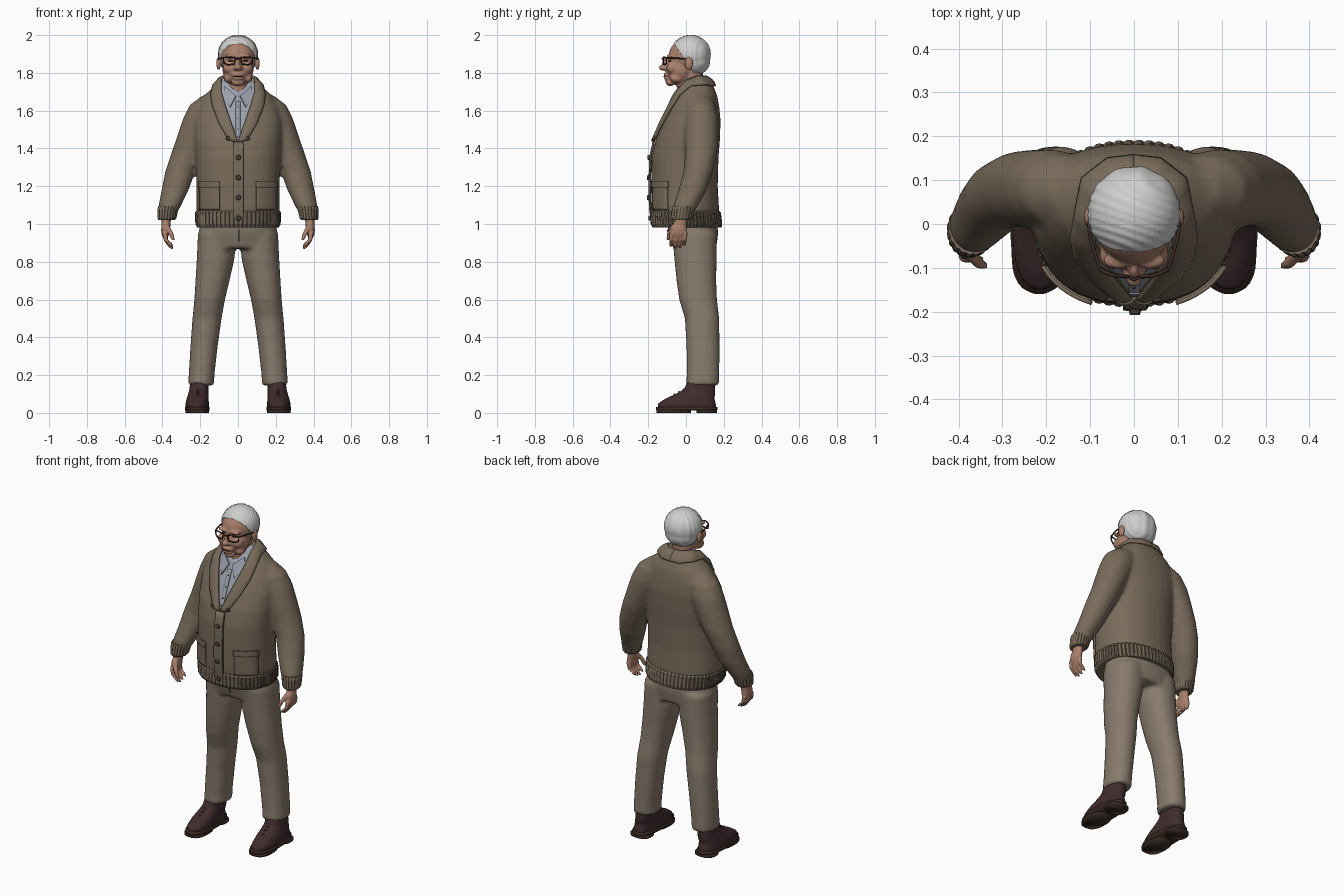
import bpy, bmesh, math
from mathutils import Vector, Matrix
from mathutils.bvhtree import BVHTree

if "Cube" in bpy.data.objects:
    bpy.data.objects.remove(bpy.data.objects["Cube"])


def material(name, *rgb):
    m = bpy.data.materials.new(name)
    m.use_nodes = True
    m.diffuse_color = (*rgb, 1)
    m.node_tree.nodes["Principled BSDF"].inputs["Base Color"].default_value = (*rgb, 1)
    return m


wool = material("brown_wool", .19, .148, .104)
rib = material("dark_rib", .075, .057, .04)
cloth = material("tan_trousers", .245, .198, .15)
blue = material("pale_blue_shirt", .33, .36, .42)
skin = material("skin", .40, .215, .15)
white = material("white_hair", .62, .62, .61)
leather = material("dark_leather", .05, .025, .027)
frame = material("dark_frame", .045, .025, .018)


def make(name, bm, *mats, smooth=True):
    for f in bm.faces:
        f.smooth = smooth
    me = bpy.data.meshes.new(name)
    bm.to_mesh(me)
    bm.free()
    for m in mats:
        me.materials.append(m)
    o = bpy.data.objects.new(name, me)
    bpy.context.collection.objects.link(o)
    return o


def loft(rings, n=32, power=2, ribbed=0):
    """Stacked superellipse rings: centre x, centre y, z, half width, half depth."""
    bm = bmesh.new()
    loops = []
    for cx, cy, z, rx, ry in rings:
        loop = []
        for i in range(n):
            a = math.tau * i / n
            c, s = math.cos(a), math.sin(a)
            k = (abs(c) ** power + abs(s) ** power) ** (-1 / power)
            k *= 1 - ribbed * (i % 3 == 0)
            loop.append(bm.verts.new((cx + rx * k * c, cy + ry * k * s, z)))
        loops.append(loop)
    for a, b in zip(loops, loops[1:]):
        for i in range(n):
            j = (i + 1) % n
            f = bm.faces.new((a[i], a[j], b[j], b[i]))
            f.material_index = int(ribbed > 0 and i % 3 == 0)
    bm.faces.new(loops[0])
    bm.faces.new(loops[-1])
    bmesh.ops.recalc_face_normals(bm, faces=bm.faces)
    return bm


def ball(c, r):
    bm = bmesh.new()
    bmesh.ops.create_icosphere(bm, subdivisions=4, radius=1,
                               matrix=Matrix.Translation(c) @ Matrix.Diagonal((*r, 1)))
    return bm


def fuse(name, parts, voxel, smoothing, *mats):
    """Merge overlapping pieces into one soft surface."""
    bm = bmesh.new()
    for p in parts:
        me = bpy.data.meshes.new("piece")
        p.to_mesh(me)
        p.free()
        bm.from_mesh(me)
        bpy.data.meshes.remove(me)
    o = make(name, bm)
    r = o.modifiers.new("remesh", "REMESH")
    r.mode, r.voxel_size = "VOXEL", voxel
    s = o.modifiers.new("soften", "SMOOTH")
    s.iterations = smoothing
    dg = bpy.context.evaluated_depsgraph_get()
    me = bpy.data.meshes.new_from_object(o.evaluated_get(dg))
    o.modifiers.clear()
    o.data = me
    me.materials.clear()
    for m in mats:
        me.materials.append(m)
    me.polygons.foreach_set("use_smooth", [True] * len(me.polygons))
    return o


def wire(name, pts, r, mat, cyclic=False):
    cu = bpy.data.curves.new(name, "CURVE")
    cu.dimensions, cu.bevel_depth, cu.bevel_resolution = "3D", r, 2
    sp = cu.splines.new("POLY")
    sp.points.add(len(pts) - 1)
    for p, co in zip(sp.points, pts):
        p.co = (*co, 1)
    sp.use_cyclic_u = cyclic
    cu.materials.append(mat)
    o = bpy.data.objects.new(name, cu)
    bpy.context.collection.objects.link(o)


def flip(rings, s):
    return [(s * r[0], *r[1:]) for r in rings]


def depth(rows):
    return [(0, (f + b) / 2, z, w, (b - f) / 2) for z, w, f, b in rows]


SIDES = ((1, "left"), (-1, "right"))

# Cardigan body and sleeves
torso = depth([(.99, .205, -.165, .175), (1.08, .222, -.183, .175), (1.2, .22, -.185, .168),
               (1.35, .224, -.182, .172), (1.45, .232, -.16, .18), (1.55, .235, -.118, .183),
               (1.62, .215, -.088, .176), (1.68, .18, -.062, .165), (1.73, .125, -.035, .145),
               (1.775, .088, -.01, .12)])
sleeve = [(.13, .07, 1.68, .06, .05), (.16, .075, 1.63, .095, .08), (.19, .08, 1.56, .1, .09),
          (.225, .08, 1.48, .092, .09), (.265, .08, 1.38, .086, .085), (.305, .065, 1.28, .08, .078),
          (.333, .035, 1.18, .072, .075), (.36, 0, 1.1, .06, .066), (.372, -.015, 1.05, .046, .05)]
cardigan = fuse("cardigan", [loft(torso, power=2.25)] + [loft(flip(sleeve, s)) for s, _ in SIDES],
                .011, 6, wool, blue)

# Split the neckline V and colour the shirt inside it
SLOPE, V_LOW = 3.06, 1.43
bm = bmesh.new()
bm.from_mesh(cardigan.data)
for s, _ in SIDES:
    bmesh.ops.bisect_plane(bm, geom=bm.verts[:] + bm.edges[:] + bm.faces[:],
                           plane_co=(0, 0, V_LOW), plane_no=(s * SLOPE, 0, -1))
bm.normal_update()
for f in bm.faces:
    c = f.calc_center_median()
    f.material_index = int(c.z > V_LOW + SLOPE * abs(c.x) and c.y < .03)
bm.to_mesh(cardigan.data)
surface = BVHTree.FromBMesh(bm)
bm.free()


def on(x, z, off, y=None):
    """Point lifted off the cardigan, found from the front or nearest to a guess."""
    hit = surface.ray_cast(Vector((x, -1, z)), Vector((0, 1, 0))) if y is None else (None,)
    if hit[0] is None:
        hit = surface.find_nearest(Vector((x, y or 0, z)))
    return hit[0] + hit[1] * off


def patch(name, point, nu, nv, thick, mat):
    bm = bmesh.new()
    g = [[bm.verts.new(point(i / nu, j / nv)) for i in range(nu + 1)] for j in range(nv + 1)]
    for j in range(nv):
        for i in range(nu):
            bm.faces.new((g[j][i], g[j][i + 1], g[j + 1][i + 1], g[j + 1][i]))
    o = make(name, bm, mat)
    m = o.modifiers.new("thickness", "SOLIDIFY")
    m.thickness, m.offset = thick, 0


def panel(name, x0, x1, z0, z1, off, thick, mat):
    patch(name, lambda u, v: on(x0 + (x1 - x0) * u, z0 + (z1 - z0) * v, off), 8, 12, thick, mat)


def button(name, x, z, r, off, mat):
    bm = bmesh.new()
    p = on(x, z, off)
    bmesh.ops.create_cone(bm, cap_ends=True, segments=16, radius1=r, radius2=r * .8, depth=.01,
                          matrix=Matrix.Translation(p) @ Matrix.Rotation(math.pi / 2, 4, "X"))
    make(name, bm, mat, smooth=False)


# Shawl collar: inner and outer edges from the V up and round the neck
collar = [((.002, None, 1.43), (.045, None, 1.44)), ((.035, None, 1.53), (.098, None, 1.53)),
          ((.066, None, 1.625), (.132, None, 1.62)), ((.084, None, 1.69), (.138, None, 1.68)),
          ((.084, 0, 1.75), (.13, .03, 1.73)), ((.075, .06, 1.78), (.11, .1, 1.73)),
          ((.045, .095, 1.78), (.06, .15, 1.73)), ((0, .1, 1.78), (0, .155, 1.73))]
edges = [[on(p[0], p[2], .004, p[1]) for p in pair] for pair in collar]
normals = [surface.find_nearest(a.lerp(b, .5))[1] for a, b in edges]


def collar_point(s):
    def point(u, v):
        t = v * (len(edges) - 1)
        k = min(int(t), len(edges) - 2)
        a, b = (edges[k][e].lerp(edges[k + 1][e], t - k) for e in (0, 1))
        p = a.lerp(b, u) + normals[k].lerp(normals[k + 1], t - k) * (.005 + .009 * math.sin(math.pi * u))
        return Vector((s * p.x, p.y, p.z))
    return point


for s, side in SIDES:
    patch(side + "_shawl_collar", collar_point(s), 6, 28, .012, wool)
    button(side + "_collar_button", s * .05, 1.45, .012, .016, rib)
    # Patch pockets with a darker welt line
    panel(side + "_pocket", s * .095, s * .198, 1.075, 1.215, .005, .009, wool)
    panel(side + "_pocket_band", s * .093, s * .2, 1.195, 1.225, .009, .009, wool)
    panel(side + "_pocket_seam", s * .095, s * .198, 1.19, 1.195, .01, .005, rib)

# Button band, buttons and shirt front
panel("button_band", -.024, .028, 1.0, 1.43, .008, .012, wool)
panel("button_band_seam", .028, .031, 1.07, 1.42, .006, .008, rib)
for i in range(4):
    button(f"cardigan_button_{i}", .002, 1.35 - .105 * i, .014, .019, rib)
panel("shirt_placket", -.012, .012, 1.46, 1.65, .003, .005, blue)
for i in range(3):
    button(f"shirt_button_{i}", 0, 1.62 - .06 * i, .004, .004, rib)

# Ribbed hem and cuffs
make("ribbed_hem", loft(depth([(.982, .216, -.178, .188), (1.0, .226, -.187, .192),
                               (1.06, .228, -.19, .185), (1.07, .222, -.183, .176)]),
                        180, 2.25, .022), wool, rib, smooth=False)
for s, side in SIDES:
    make(side + "_cuff", loft(flip([(.367, -.008, 1.095, .056, .062), (.371, -.013, 1.08, .056, .062),
                                    (.376, -.021, 1.03, .05, .057), (.378, -.023, 1.02, .044, .05)], s),
                              60, 2, .04), wool, rib, smooth=False)

# Trousers
pelvis = depth([(1.02, .2, -.1, .165), (.95, .208, -.093, .17), (.87, .2, -.07, .16)])
leg = [(.112, .045, .95, .1, .118), (.118, .05, .82, .1, .112), (.135, .055, .7, .09, .105),
       (.15, .064, .6, .081, .1), (.164, .085, .5, .077, .091), (.18, .09, .35, .072, .087),
       (.193, .09, .2, .068, .086), (.195, .088, .145, .069, .088)]
fuse("trousers", [loft(pelvis, power=2.3)] + [loft(flip(leg, s), power=2.2) for s, _ in SIDES],
     .011, 5, cloth)
wire("fly_seam", [(.006, -.098, .97), (.006, -.09, .93), (.003, -.075, .9)], .003, rib)

for s, side in SIDES:
    # Laced shoe on a two-part sole
    upper = [(.216, .005, .025, .062, .155), (.216, .005, .05, .062, .153), (.214, .02, .075, .058, .13),
             (.21, .05, .1, .054, .105), (.207, .072, .125, .05, .083), (.205, .08, .165, .048, .073)]
    fuse(side + "_shoe", [loft(flip(upper, s), power=2.4)], .007, 3, leather)
    make(side + "_sole", loft(flip([(.216, .004, .012, .064, .161), (.216, .004, .032, .066, .164)], s),
                              power=2.5), frame)
    for part, cy, ry in (("heel", .11, .055), ("tread", -.065, .092)):
        make(f"{side}_{part}", loft(flip([(.216, cy, 0, .062, ry), (.216, cy, .014, .063, ry)], s),
                                    power=2.6), frame)
    for i in range(3):
        y, z = -.062 + .024 * i, .092 + .013 * i
        wire(f"{side}_lace_{i}", [(s * .18, y + .012, z - .008), (s * .212, y, z + .007),
                                  (s * .244, y + .012, z - .008)], .004, frame)

    # Relaxed hand
    parts = [ball((s * .384, -.038, .968), (.023, .042, .047)),
             loft(flip([(.378, -.025, 1.05, .026, .032), (.382, -.032, .98, .023, .036)], s), 16),
             loft(flip([(.378, -.062, .995, .014, .015), (.355, -.088, .95, .013, .013),
                        (.342, -.095, .915, .009, .009)], s), 12)]
    for i in range(4):
        y, low = -.075 + .024 * i, .012 * abs(i - 1.3)
        parts.append(loft(flip([(.388, y, .955, .013, .012), (.382, y - .003, .915, .012, .011),
                                (.362, y - .005, .88 + low, .011, .01),
                                (.348, y - .005, .864 + low, .007, .007)], s), 12))
    fuse(side + "_hand", parts, .005, 2, skin)

# Head with brow, nose, cheeks, lips, chin, ears and neck
head = [ball((0, .01, 1.885), (.092, .102, .1)), ball((0, -.03, 1.818), (.082, .078, .086)),
        ball((0, -.119, 1.828), (.019, .025, .016)), ball((0, -.104, 1.85), (.012, .022, .036)),
        ball((0, -.1, 1.79), (.034, .018, .013)), ball((0, -.099, 1.77), (.028, .018, .01)),
        ball((0, -.083, 1.75), (.034, .025, .02)),
        loft([(0, .028, 1.66, .062, .075), (0, .02, 1.75, .062, .07), (0, .02, 1.83, .065, .07)])]
for s, _ in SIDES:
    head += [ball((s * .036, -.083, 1.888), (.034, .019, .011)),
             ball((s * .046, -.07, 1.825), (.033, .033, .032)),
             ball((s * .052, -.05, 1.772), (.024, .035, .025)),
             ball((s * .103, .015, 1.85), (.012, .022, .035)),
             ball((s * .016, -.108, 1.824), (.011, .014, .01))]
fuse("head", head, .0048, 3, skin)
make("mouth", ball((0, -.114, 1.781), (.025, .006, .0028)), frame)

# Hair cap, cut along a sloping hairline
hair = fuse("hair", [ball((0, .025, 1.899), (.106, .107, .102)), ball((0, .04, 1.862), (.095, .088, .076))],
            .007, 3, white)
bm = bmesh.new()
bm.from_mesh(hair.data)
bm.normal_update()
for v in bm.verts:
    v.co += v.normal * .0015 * math.sin(110 * v.co.x + 25 * math.sin(14 * v.co.y))
cut = bmesh.ops.bisect_plane(bm, geom=bm.verts[:] + bm.edges[:] + bm.faces[:],
                             plane_co=(0, -.06, 1.95), plane_no=(0, -.15, -.1), clear_outer=True)
bmesh.ops.holes_fill(bm, edges=[e for e in cut["geom_cut"] if isinstance(e, bmesh.types.BMEdge)])
bm.to_mesh(hair.data)
bm.free()

# Spectacles, eyes and shirt collar wings
for s, side in SIDES:
    make(side + "_eye", ball((s * .037, -.086, 1.864), (.015, .009, .005)), frame)
    rim = [(.014, -.12, 1.88), (.05, -.117, 1.884), (.078, -.104, 1.88),
           (.075, -.103, 1.852), (.055, -.113, 1.843), (.022, -.12, 1.846)]
    wire(side + "_rim", [(s * x, y, z) for x, y, z in rim], .0042, frame, True)
    wire(side + "_temple", [(s * .078, -.104, 1.878), (s * .1, -.03, 1.876), (s * .105, .015, 1.872)],
         .004, frame)
    bm = bmesh.new()
    wing = [(.01, -.07, 1.678), (.07, -.035, 1.73), (.078, -.05, 1.67), (.042, -.098, 1.618)]
    bm.faces.new([bm.verts.new((s * x, y, z)) for x, y, z in wing])
    m = make(side + "_shirt_collar_wing", bm, blue, smooth=False).modifiers.new("thickness", "SOLIDIFY")
    m.thickness, m.offset = .008, 0
wire("spectacle_bridge", [(-.014, -.12, 1.873), (0, -.127, 1.876), (.014, -.12, 1.873)], .004, frame)
make("shirt_collar_band", loft([(0, .02, 1.64, .08, .088), (0, .022, 1.69, .073, .082),
                                (0, .026, 1.705, .068, .078)]), blue)
